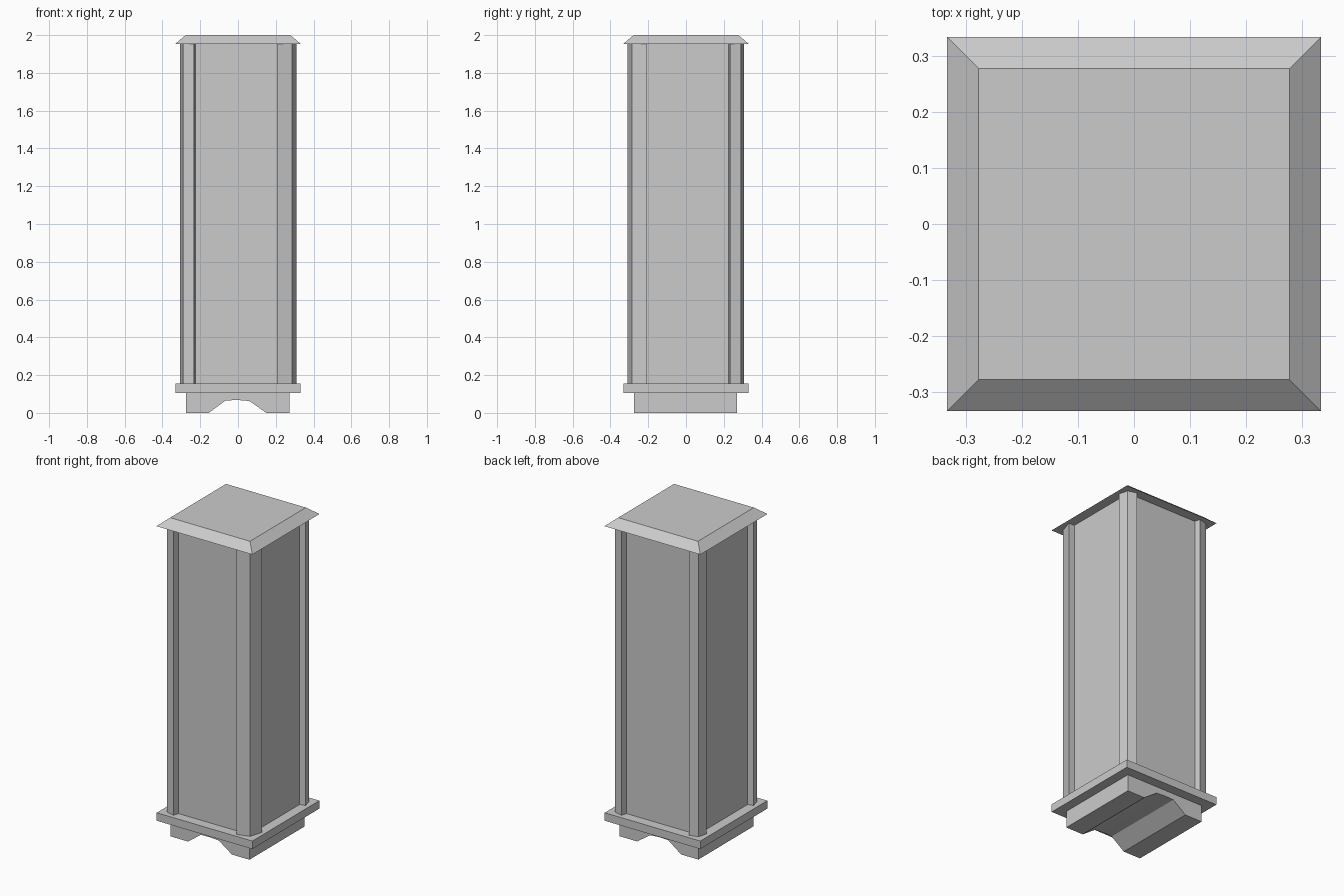
import bpy, bmesh
from mathutils import Vector

if "Cube" in bpy.data.objects:
    bpy.data.objects.remove(bpy.data.objects["Cube"])


def prism(name, profile, offset, start=(0, 0, 0), to3d=lambda a, b: (a, b, 0)):
    """Extrude a closed 2D profile along an offset vector."""
    bm = bmesh.new()
    s = Vector(start)
    face = bm.faces.new([bm.verts.new(s + Vector(to3d(a, b))) for a, b in profile])
    ext = bmesh.ops.extrude_face_region(bm, geom=[face])
    verts = [v for v in ext["geom"] if isinstance(v, bmesh.types.BMVert)]
    bmesh.ops.translate(bm, verts=verts, vec=offset)
    bmesh.ops.recalc_face_normals(bm, faces=bm.faces)
    mesh = bpy.data.meshes.new(name)
    bm.to_mesh(mesh)
    bm.free()
    obj = bpy.data.objects.new(name, mesh)
    bpy.context.collection.objects.link(obj)
    return obj


def square(r):
    return [(-r, -r), (r, -r), (r, r), (-r, r)]


# foot block with a passage cut from front to back
foot = [(-.275, 0), (-.155, 0), (-.065, .066), (0, .068), (.06, .063),
        (.15, 0), (.272, 0), (.272, .105), (-.275, .105)]
prism("foot_block", foot, (0, .545, 0), (0, -.275, 0), lambda a, b: (a, 0, b))

# base plate and main body
prism("base_plate", square(.332), (0, 0, .05), (0, 0, .105))
prism("body", square(.27), (0, 0, 1.8), (0, 0, .155))

# corner posts: the front right one is a little wider than the others
wide = [(.206, .31), (.285, .287), (.31, .206), (.25, .206), (.206, .25)]
slim = [(.22, .25), (.234, .306), (.29, .29), (.306, .234), (.25, .22)]
for name, sx, sy, shape in (("front_right_post", 1, -1, wide),
                            ("front_left_post", -1, -1, slim),
                            ("back_right_post", 1, 1, slim),
                            ("back_left_post", -1, 1, slim)):
    prism(name, [(x * sx, y * sy) for x, y in shape], (0, 0, 1.8), (0, 0, .155))

# bevelled cap, tapered towards the top
cap = prism("cap", square(.333), (0, 0, .047), (0, 0, 1.953))
for v in cap.data.vertices:
    if v.co.z > 1.98:
        v.co.x *= .277 / .333
        v.co.y *= .277 / .333
